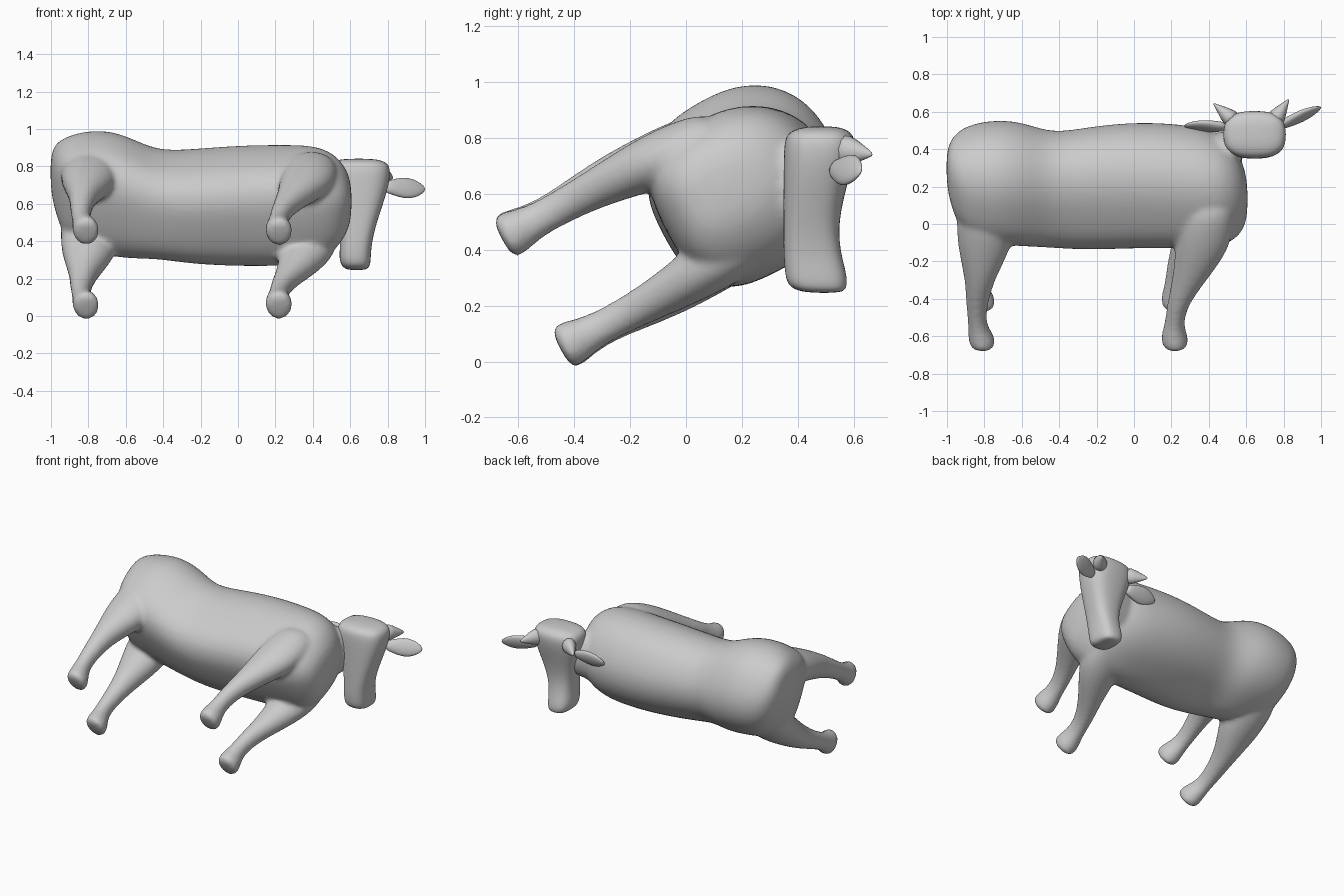
import bpy, bmesh, math
from mathutils import Vector

if "Cube" in bpy.data.objects:
    bpy.data.objects.remove(bpy.data.objects["Cube"])

TILT = math.radians(28)
UP = Vector((0, math.cos(TILT), math.sin(TILT)))       # animal's own up
SIDE = Vector((0, -math.sin(TILT), math.cos(TILT)))    # animal's own side
X, Y, Z = Vector((1, 0, 0)), Vector((0, 1, 0)), Vector((0, 0, 1))
ORIGIN = Vector((0, 0.205, 0.6))


def loft(bm, rings, a_dir, b_dir, n=24, power=2.0, low_scale=1.0, low_power=None):
    """Skin a capped tube through rings of (centre, radius a, radius b).
    The half on the -a side may have its own depth and squareness."""
    loops = []
    for c, ra, rb in rings:
        loop = []
        for i in range(n):
            t = 2 * math.pi * i / n
            ca, sb = math.cos(t), math.sin(t)
            low = ca < -1e-6
            e = 2 / ((low_power or power) if low else power)
            a = math.copysign(abs(ca) ** e, ca) * ra * (low_scale if low else 1)
            b = math.copysign(abs(sb) ** e, sb) * rb
            loop.append(bm.verts.new(c + a_dir * a + b_dir * b))
        loops.append(loop)
    for l0, l1 in zip(loops, loops[1:]):
        for i in range(n):
            j = (i + 1) % n
            bm.faces.new((l0[i], l0[j], l1[j], l1[i]))
    bm.faces.new(loops[0][::-1])
    bm.faces.new(loops[-1])


def finish(name, bm, subdiv=0):
    bmesh.ops.recalc_face_normals(bm, faces=bm.faces)
    me = bpy.data.meshes.new(name)
    bm.to_mesh(me)
    bm.free()
    for p in me.polygons:
        p.use_smooth = True
    ob = bpy.data.objects.new(name, me)
    bpy.context.collection.objects.link(ob)
    if subdiv:
        ob.modifiers.new("subdivision", 'SUBSURF').levels = subdiv
        ob.modifiers[0].render_levels = subdiv
    return ob


# Torso: sections along x as (x, y, z, half height, half width)
torso = [(-1.003, .30, .77, .07, .07), (-.985, .28, .75, .165, .16), (-.93, .235, .69, .27, .255),
         (-.84, .22, .67, .32, .305), (-.70, .22, .665, .335, .32), (-.57, .205, .635, .33, .305),
         (-.43, .175, .60, .315, .265), (-.25, .185, .59, .34, .28), (0, .205, .595, .345, .30),
         (.25, .20, .597, .335, .305), (.40, .185, .605, .32, .295), (.50, .17, .61, .285, .255),
         (.57, .15, .615, .215, .18), (.609, .13, .615, .11, .09)]
bm = bmesh.new()
loft(bm, [(Vector((x, y, z)), a, b) for x, y, z, a, b in torso], UP, SIDE,
     n=32, power=2.2, low_scale=.90, low_power=2.9)

# Legs: (height, side offset, x, radius along x, radius sideways), mirrored
front_leg = [(.06, .165, .40, .13, .11), (-.10, .195, .385, .155, .115), (-.25, .212, .365, .15, .103),
             (-.42, .224, .30, .095, .077),
             (-.57, .225, .235, .06, .064), (-.69, .223, .215, .05, .062),
             (-.76, .223, .215, .07, .077), (-.815, .223, .22, .076, .09), (-.84, .223, .22, .055, .07)]
rear_leg = [(.06, .15, -.79, .16, .13), (-.10, .19, -.79, .165, .125), (-.25, .212, -.80, .145, .108),
            (-.42, .235, -.825, .08, .082),
            (-.57, .235, -.84, .06, .062), (-.69, .23, -.84, .048, .06),
            (-.76, .228, -.82, .068, .076), (-.815, .225, -.81, .076, .09), (-.838, .225, -.81, .055, .07)]
for leg in (front_leg, rear_leg):
    for s in (1, -1):
        loft(bm, [(ORIGIN + UP * u + SIDE * (s * w + .04) + X * x, rx, rw)
                  for u, w, x, rx, rw in leg], X, SIDE, n=14)

# Neck stub joining the torso to the turned head
loft(bm, [(Vector((.36, .30, .62)), .20, .22), (Vector((.50, .37, .63)), .12, .17),
          (Vector((.60, .44, .64)), .09, .13)], Y, Z, n=16)
body = finish("body_with_legs", bm, 2)
rm = body.modifiers.new("blend", 'REMESH')
rm.mode, rm.voxel_size, rm.use_smooth_shade = 'VOXEL', 0.014, True
sm = body.modifiers.new("soften", 'SMOOTH')
sm.factor, sm.iterations = 0.5, 8

# Head: turned sideways, muzzle pointing down; (z, x, y, half x, half y)
head = [(.245, .635, .495, .045, .06), (.262, .63, .472, .076, .105), (.31, .625, .465, .086, .112),
        (.38, .63, .452, .084, .104), (.48, .64, .446, .096, .098), (.60, .645, .458, .132, .110),
        (.71, .645, .474, .166, .126), (.79, .645, .480, .172, .130), (.825, .645, .478, .15, .11),
        (.842, .645, .485, .08, .055)]
bm = bmesh.new()
loft(bm, [(Vector((x, y, z)), a, b) for z, x, y, a, b in head], X, Y, n=20, power=2.7)
finish("head", bm, 2)

# Ears: flattened leaf shapes pointing out to each side
for name, root, tip in (("ear_outer", (.78, .525, .69), (1.0, .625, .68)),
                        ("ear_inner", (.50, .52, .69), (.268, .525, .68))):
    a, b = Vector(root), Vector(tip)
    d = (b - a).normalized()
    wide = (Z + Y * .45 - d * (Z + Y * .45).dot(d)).normalized()
    prof = [(0, .022, .03), (.2, .026, .045), (.5, .026, .066), (.75, .02, .055),
            (.92, .012, .03), (1, .004, .01)]
    bm = bmesh.new()
    loft(bm, [(a.lerp(b, t), f, w) for t, f, w in prof], d.cross(wide), wide, n=12)
    finish(name, bm, 1)

# Horns: short tapered spikes at the top corners of the head
for name, root, tip in (("horn_outer", (.745, .545, .76), (.828, .668, .74)),
                        ("horn_inner", (.54, .545, .76), (.425, .645, .74))):
    a, b = Vector(root), Vector(tip)
    d = (b - a).normalized()
    flat = d.cross(Z).normalized()
    bm = bmesh.new()
    loft(bm, [(a, .065, .075), (a.lerp(b, .5), .036, .045), (a.lerp(b, .8), .016, .022), (b, .004, .005)],
         flat, flat.cross(d), n=10)
    finish(name, bm, 1)
